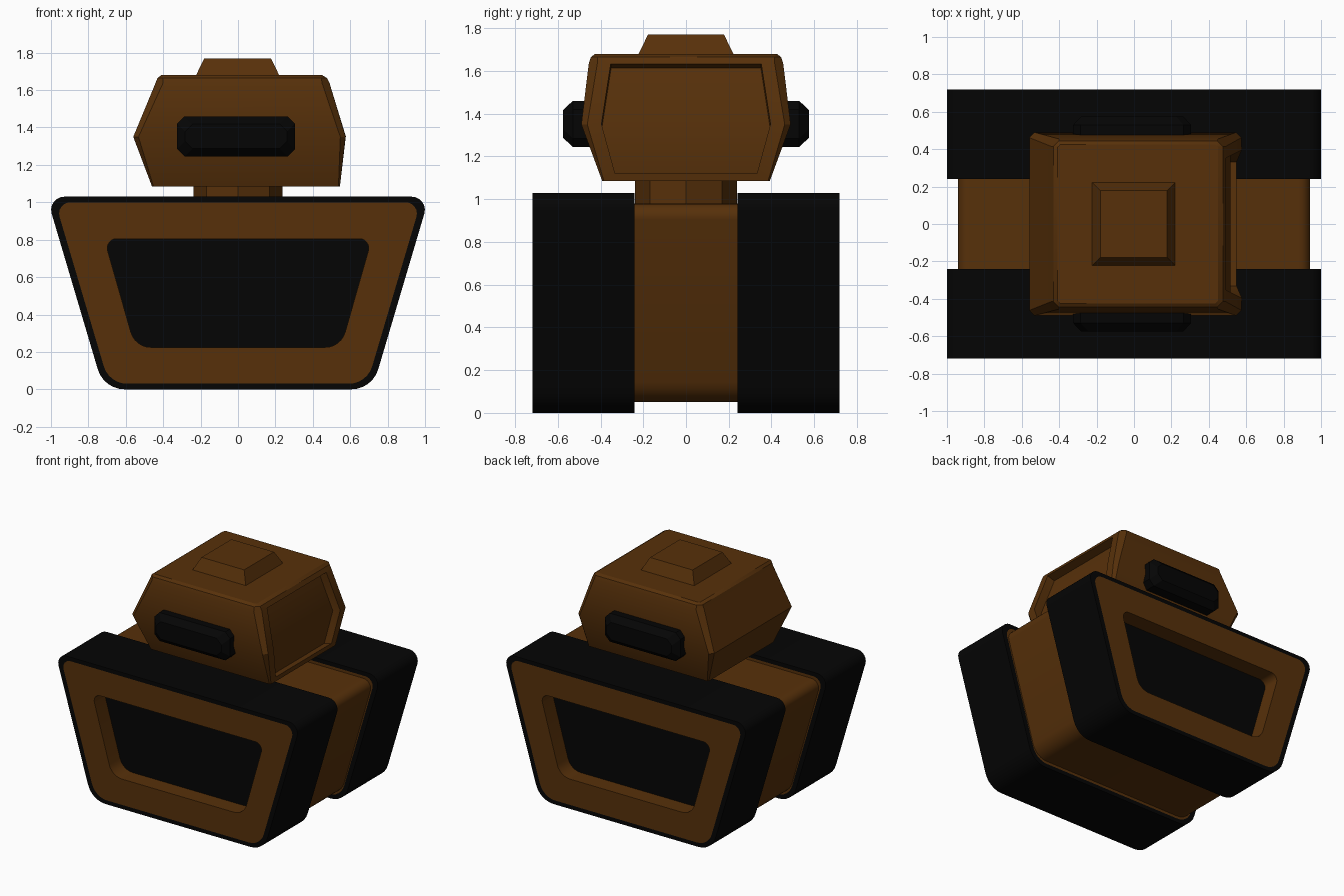
import bpy, bmesh, math
from mathutils import Vector

if "Cube" in bpy.data.objects:
    bpy.data.objects.remove(bpy.data.objects["Cube"])


def material(name, color):
    m = bpy.data.materials.new(name)
    m.diffuse_color = (*color, 1)
    m.use_nodes = True
    m.node_tree.nodes["Principled BSDF"].inputs["Base Color"].default_value = m.diffuse_color
    return m


BROWN = material("brown_paint", (0.095, 0.030, 0.003))
BLACK = material("black_rubber", (0.0015, 0.0015, 0.0015))


def loft(name, loops, mats, bands=None, smooth=False, edit=None):
    """Bridge equal-sized point loops and cap both ends; bands = material index of cap, bands..., cap."""
    bm = bmesh.new()
    rings = [[bm.verts.new(p) for p in loop] for loop in loops]
    n = len(rings[0])
    bands = bands or [0] * (len(loops) + 1)
    bm.faces.new(rings[0]).material_index = bands[0]
    for k in range(len(rings) - 1):
        a, b = rings[k], rings[k + 1]
        for i in range(n):
            j = (i + 1) % n
            bm.faces.new((a[i], a[j], b[j], b[i])).material_index = bands[k + 1]
    bm.faces.new(rings[-1]).material_index = bands[-1]
    bmesh.ops.recalc_face_normals(bm, faces=bm.faces)
    if edit:
        edit(bm)
    me = bpy.data.meshes.new(name)
    bm.to_mesh(me)
    bm.free()
    for m in mats:
        me.materials.append(m)
    ob = bpy.data.objects.new(name, me)
    bpy.context.collection.objects.link(ob)
    if smooth:
        bpy.ops.object.select_all(action='DESELECT')
        ob.select_set(True)
        bpy.context.view_layer.objects.active = ob
        bpy.ops.object.shade_smooth_by_angle(angle=math.radians(30))
    return ob


def trapezoid(y, top, bottom, z0, z1, r_top, r_bottom, seg=6):
    """Rounded trapezoid in the xz plane; top and bottom are half widths."""
    corners = [(-bottom, z0, r_bottom), (bottom, z0, r_bottom), (top, z1, r_top), (-top, z1, r_top)]
    pts = []
    for i, (x, z, r) in enumerate(corners):
        p = Vector((x, z))
        a = (Vector(corners[i - 1][:2]) - p).normalized()
        b = (Vector(corners[(i + 1) % 4][:2]) - p).normalized()
        half = a.angle(b) / 2
        c = p + (a + b).normalized() * (r / math.sin(half))
        t = r / math.tan(half)
        u, v = p + a * t - c, p + b * t - c
        sweep = math.pi - 2 * half
        for k in range(seg + 1):
            f = k / seg
            q = c + (u * math.sin((1 - f) * sweep) + v * math.sin(f * sweep)) / math.sin(sweep)
            pts.append((q.x, y, q.y))
    return pts


def chamfered(a0, a1, b0, b1, c):
    """Rectangle with cut corners as 2D points."""
    return [(a0 + c, b0), (a1 - c, b0), (a1, b0 + c), (a1, b1 - c),
            (a1 - c, b1), (a0 + c, b1), (a0, b1 - c), (a0, b0 + c)]


OUTER = (1.023, 0.718, 0.0, 1.03, 0.07, 0.15)
PLATE = (0.977, 0.69, 0.03, 1.0, 0.06, 0.13)
HOLE = (0.715, 0.55, 0.225, 0.805, 0.05, 0.11)

for side, s in (("front", -1), ("back", 1)):
    # track block with brown side plates and a recessed dark panel
    loft(side + "_track",
         [trapezoid(s * y, *p) for y, p in
          ((0.24, PLATE), (0.24, OUTER), (0.718, OUTER), (0.718, PLATE), (0.718, HOLE), (0.59, HOLE))],
         [BLACK, BROWN], [1, 0, 0, 0, 1, 1, 0], smooth=True)

    # side pod on the head
    loft(side + "_head_pod",
         [[(x, s * y, z) for x, z in chamfered(-0.325 + d, 0.305 - d, 1.245 + d, 1.46 - d, 0.04)]
          for y, d in ((0.42, 0), (0.53, 0), (0.575, 0.042))], [BLACK])

# hull between the tracks
HULL = (0.96, 0.69, 0.05, 0.98, 0.06, 0.13)
loft("hull", [trapezoid(y, *HULL) for y in (-0.24, 0.24)], [BROWN], smooth=True)

# octagonal neck
octagon = [(0.238 * math.cos(i * math.pi / 4), 0.238 * math.sin(i * math.pi / 4)) for i in range(8)]
loft("neck", [[(x, y, z) for x, y in octagon] for z in (0.96, 1.1)], [BROWN])


# head, with a sunken window on its +x side
def sink_window(bm):
    faces = [f for f in bm.faces if f.normal.x > 0.8 and abs(f.calc_center_median().y) < 0.01]
    verts = {v for f in faces for v in f.verts}
    bmesh.ops.inset_region(bm, faces=faces, thickness=0.036, use_even_offset=True)
    verts = list({v for f in faces for v in f.verts})
    for v in verts:
        v.co.y *= 0.93
    bmesh.ops.inset_region(bm, faces=faces, thickness=0.002, use_even_offset=True)
    verts = list({v for f in faces for v in f.verts})
    bmesh.ops.translate(bm, verts=verts, vec=(-0.06, 0, -0.018))


# height, x range, half depth, corner cut
HEAD = [(1.085, -0.46, 0.545, 0.392, 0.008), (1.35, -0.56, 0.575, 0.49, 0.028),
        (1.635, -0.442, 0.49, 0.455, 0.04), (1.665, -0.43, 0.475, 0.445, 0.03),
        (1.68, -0.41, 0.45, 0.425, 0.015)]
loft("head", [[(x, y, z) for x, y in chamfered(x0, x1, -w, w, c)] for z, x0, x1, w, c in HEAD],
     [BROWN], smooth=True, edit=sink_window)

# raised hatch on the roof
loft("roof_hatch",
     [[(x * w - 0.002, y * w, z) for x, y in ((-1, -1), (1, -1), (1, 1), (-1, 1))]
      for z, w in ((1.67, 0.222), (1.68, 0.222), (1.77, 0.178))], [BROWN])
